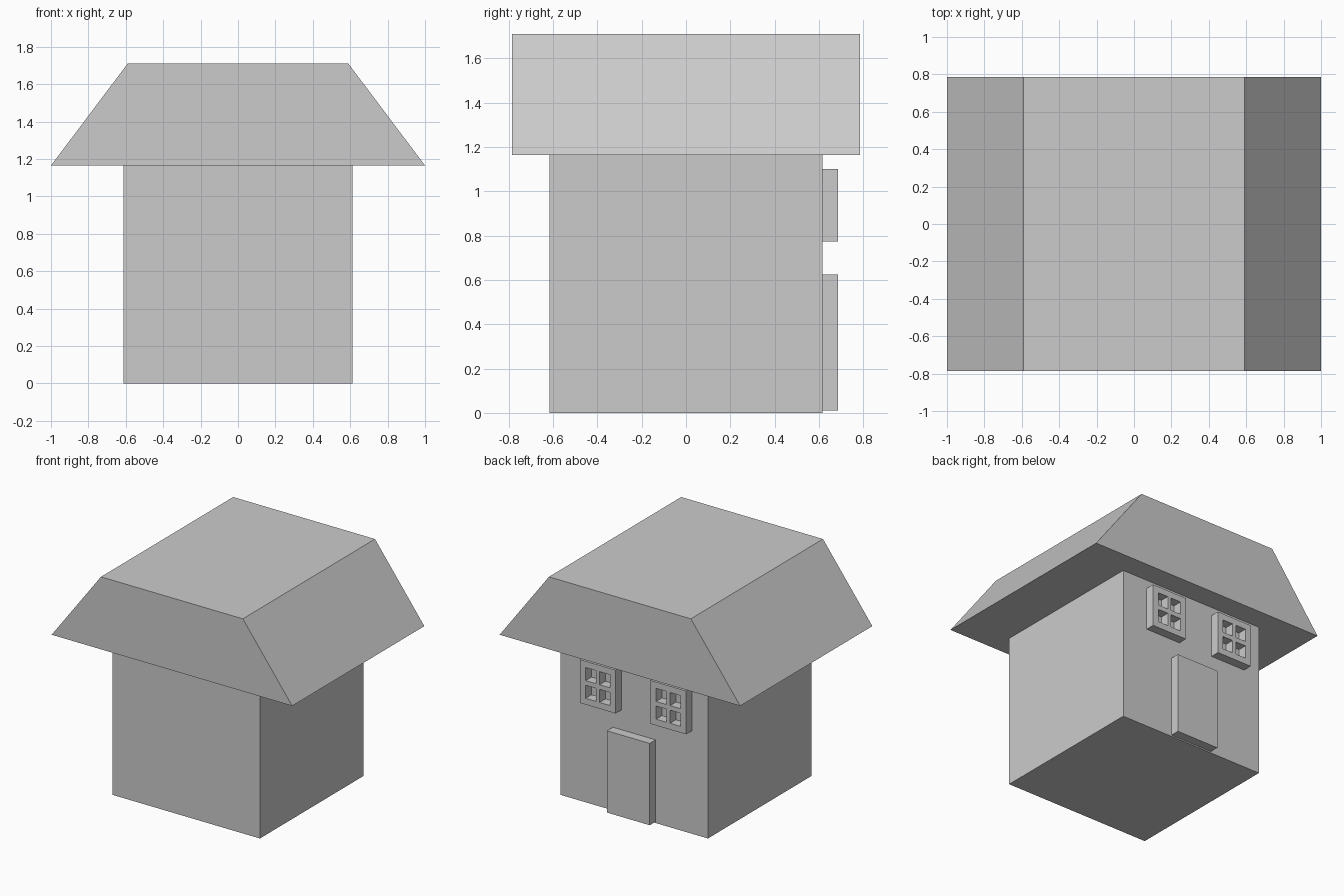
import bpy, bmesh

if "Cube" in bpy.data.objects:
    bpy.data.objects.remove(bpy.data.objects["Cube"])


def box(name, x0, x1, y0, y1, z0, z1):
    bpy.ops.mesh.primitive_cube_add(size=1, location=((x0 + x1) / 2, (y0 + y1) / 2, (z0 + z1) / 2))
    ob = bpy.context.object
    ob.name = name
    ob.scale = (x1 - x0, y1 - y0, z1 - z0)
    bpy.ops.object.transform_apply(location=False, rotation=False, scale=True)
    return ob


def prism(name, profile, y0, y1):
    """Extrude an x-z outline along y."""
    bm = bmesh.new()
    face = bm.faces.new([bm.verts.new((x, y0, z)) for x, z in profile])
    ext = bmesh.ops.extrude_face_region(bm, geom=[face])
    bmesh.ops.translate(bm, vec=(0, y1 - y0, 0),
                        verts=[v for v in ext["geom"] if isinstance(v, bmesh.types.BMVert)])
    bmesh.ops.recalc_face_normals(bm, faces=bm.faces)
    mesh = bpy.data.meshes.new(name)
    bm.to_mesh(mesh)
    bm.free()
    ob = bpy.data.objects.new(name, mesh)
    bpy.context.collection.objects.link(ob)
    return ob


WALL, FRONT = 0.615, 0.685

# Walls and flat-topped overhanging roof
box("walls", -0.613, 0.613, -WALL, WALL, 0, 1.165)
prism("roof", [(-1, 1.165), (1, 1.165), (0.59, 1.71), (-0.59, 1.71)], -0.785, 0.785)

# Door on the back wall
box("door", -0.178, 0.178, WALL, FRONT, 0.01, 0.625)

# Two windows, each with a 2 x 2 set of pane openings
PANE_W, PANE_H, BAR_W, BAR_H = 0.086, 0.098, 0.03, 0.035
for side, cx in (("left", 0.254), ("right", -0.332)):
    cz = 0.937
    frame = box("window_" + side, cx - 0.148, cx + 0.148, WALL, FRONT, cz - 0.163, cz + 0.163)
    for sx in (-1, 1):
        for sz in (-1, 1):
            px = cx + sx * (PANE_W + BAR_W) / 2
            pz = cz + sz * (PANE_H + BAR_H) / 2
            cutter = box("pane_cutter", px - PANE_W / 2, px + PANE_W / 2, WALL - 0.05, FRONT + 0.05,
                         pz - PANE_H / 2, pz + PANE_H / 2)
            mod = frame.modifiers.new("pane", "BOOLEAN")
            mod.operation = "DIFFERENCE"
            mod.solver = "EXACT"
            mod.object = cutter
            bpy.context.view_layer.objects.active = frame
            bpy.ops.object.modifier_apply(modifier=mod.name)
            bpy.data.objects.remove(cutter)
